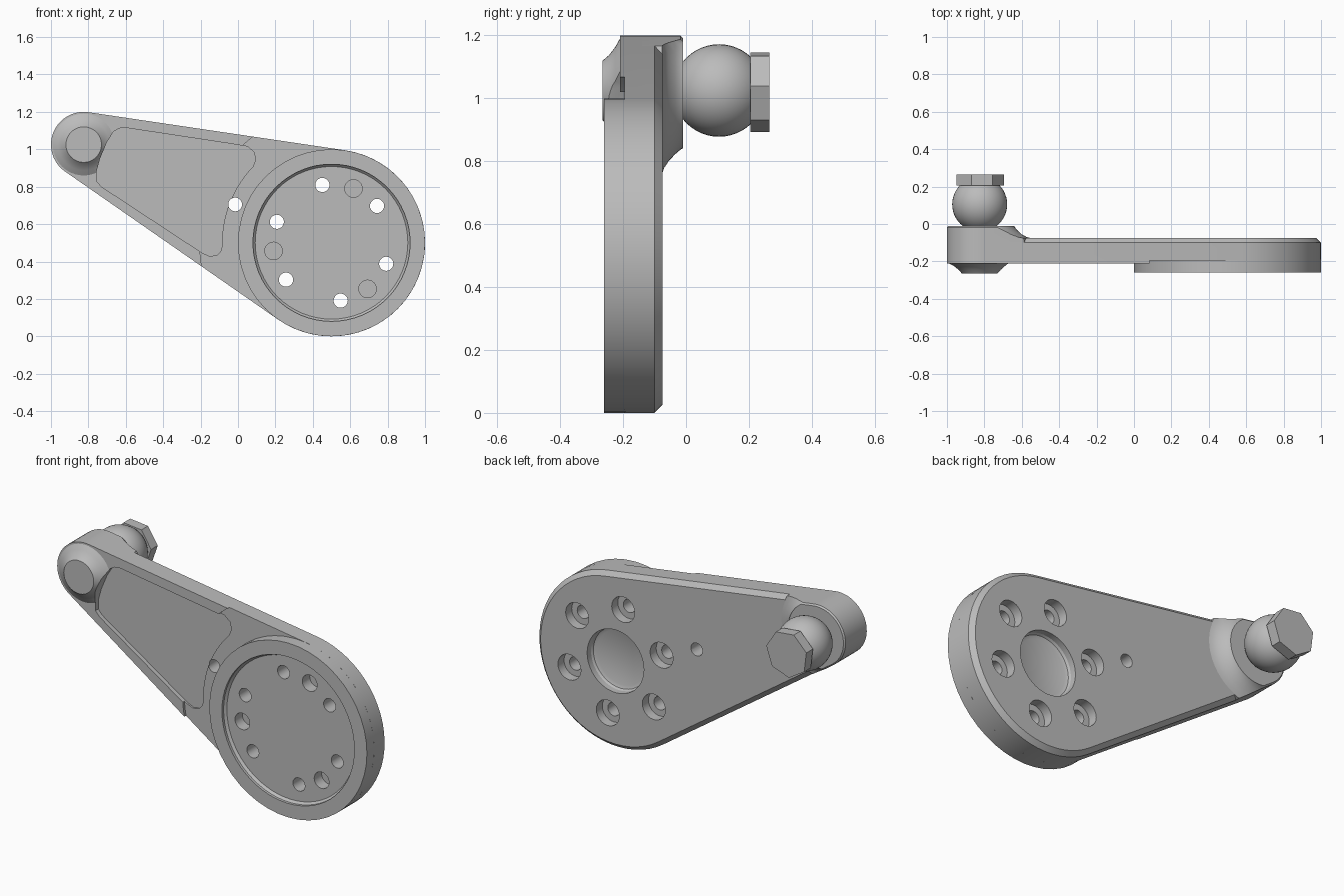
import bpy, bmesh, math

if "Cube" in bpy.data.objects:
    bpy.data.objects.remove(bpy.data.objects["Cube"])

DISC, TIP = (0.5, 0.5), (-0.825, 1.025)      # arm ends in x, z
R_DISC, R_TIP = 0.5, 0.175

metal = bpy.data.materials.new("grey_metal")
metal.diffuse_color = (0.5, 0.5, 0.5, 1)
metal.use_nodes = True
metal.node_tree.nodes["Principled BSDF"].inputs["Base Color"].default_value = metal.diffuse_color


def loft(name, rings):
    """Skin a stack of rings, each (y, [(x, z), ...]), and cap both ends."""
    bm = bmesh.new()
    loops = [[bm.verts.new((x, y, z)) for x, z in pts] for y, pts in rings]
    n = len(loops[0])
    for a, b in zip(loops, loops[1:]):
        for i in range(n):
            j = (i + 1) % n
            bm.faces.new((a[i], a[j], b[j], b[i]))
    bm.faces.new(loops[0][::-1])
    bm.faces.new(loops[-1])
    bmesh.ops.recalc_face_normals(bm, faces=bm.faces)
    me = bpy.data.meshes.new(name)
    bm.to_mesh(me)
    bm.free()
    me.materials.append(metal)
    ob = bpy.data.objects.new(name, me)
    bpy.context.collection.objects.link(ob)
    return ob


def arc(c, r, a0, a1, n):
    return [(c[0] + r * math.cos(a0 + (a1 - a0) * i / n),
             c[1] + r * math.sin(a0 + (a1 - a0) * i / n)) for i in range(n + 1)]


def circle(c, r, n, start=0.0):
    return arc(c, r, start, start + math.tau, n)[:-1]


def lathe(name, c, profile, n=48):
    return loft(name, [(y, circle(c, r, n)) for y, r in profile])


def teardrop(inset=0.0):
    """Tangent outline around the disc and the tip."""
    dx, dz = TIP[0] - DISC[0], TIP[1] - DISC[1]
    a = math.atan2(dz, dx)
    p = math.acos((R_DISC - R_TIP) / math.hypot(dx, dz))
    return (arc(DISC, R_DISC - inset, a + p, a + math.tau - p, 36)
            + arc(TIP, R_TIP - inset, a - p, a + p, 20))


def boolean(ob, cutter, op='DIFFERENCE'):
    m = ob.modifiers.new("bool", 'BOOLEAN')
    m.operation, m.solver, m.object = op, 'EXACT', cutter
    bpy.context.view_layer.objects.active = ob
    bpy.ops.object.modifier_apply(modifier=m.name)


def polar(r, deg):
    t = math.radians(deg)
    return DISC[0] + r * math.cos(t), DISC[1] + r * math.sin(t)


# arm plate with a chamfered back edge
arm = loft("arm_plate", [(-0.21, teardrop()), (-0.1, teardrop()),
                         (-0.075, teardrop(0.025))])
# raised round housing on the front of the wide end
disc = lathe("disc_housing", DISC, [(-0.26, R_DISC), (-0.19, R_DISC)], 48)
# front boss at the narrow end
front_boss = lathe("front_boss", TIP, [(-0.265, 0.095), (-0.245, 0.112), (-0.225, 0.138),
                                       (-0.21, 0.165), (-0.203, 0.174), (-0.19, 0.174)])
# back boss: flared lathe trimmed to the arm outline
back_boss = loft("back_boss", [(-0.14, teardrop()), (-0.018, teardrop()),
                               (-0.01, teardrop(0.008))])
flare = lathe("flare_helper", TIP, [(-0.2, 0.28), (-0.076, 0.275), (-0.07, 0.252),
                                    (-0.055, 0.225), (-0.035, 0.203), (-0.015, 0.186),
                                    (0.02, 0.176)])
boolean(back_boss, flare, 'INTERSECT')

# triangular pocket and the lowered step around the disc
pocket_pts = ([(-0.60, 1.115), (-0.04, 1.03), (0.05, 1.015), (0.085, 0.985), (0.095, 0.945)]
              + arc(DISC, 0.585, math.radians(136), math.radians(180), 14)
              + [(-0.088, 0.46), (-0.11, 0.435), (-0.15, 0.428), (-0.19, 0.445),
                 (-0.73, 0.80), (-0.757, 0.83), (-0.757, 0.88), (-0.738, 0.95),
                 (-0.70, 1.04), (-0.665, 1.095), (-0.635, 1.112)])
pocket = loft("pocket_cutter", [(-0.4, pocket_pts), (-0.185, pocket_pts)])
step = lathe("step_cutter", DISC, [(-0.4, 0.705), (-0.195, 0.705)], 96)
# round recess in the front of the housing
recess = lathe("recess_cutter", DISC, [(-0.4, 0.42), (-0.245, 0.42), (-0.232, 0.408)], 64)
# shallow dished pocket in the back
dish = lathe("dish_cutter", DISC, [(0.1, 0.18), (-0.11, 0.18), (-0.122, 0.173),
                                   (-0.13, 0.155)], 40)

boolean(arm, step)
boolean(arm, pocket)
boolean(front_boss, pocket)
boolean(arm, dish)
boolean(disc, recess)
helpers = [flare, pocket, step, recess, dish]

# bolt holes with counterbores behind
for k in range(6):
    c = polar(0.313, 39 + 60 * k)
    hole = lathe("hole_cutter", c, [(-0.4, 0.038), (0.1, 0.038)], 20)
    bore = lathe("bore_cutter", c, [(-0.13, 0.073), (0.1, 0.073)], 24)
    boolean(arm, hole)
    boolean(disc, hole)
    boolean(arm, bore)
    helpers += [hole, bore]
# blind pin holes in the front
for k in range(3):
    pin = lathe("pin_cutter", polar(0.313, 68 + 120 * k), [(-0.4, 0.047), (-0.165, 0.047)], 24)
    boolean(arm, pin)
    boolean(disc, pin)
    helpers.append(pin)
# small hole through the arm
small = lathe("small_hole_cutter", (-0.015, 0.705), [(-0.4, 0.037), (0.1, 0.037)], 20)
boolean(arm, small)
boolean(disc, small)
helpers.append(small)

for h in helpers:
    bpy.data.objects.remove(h, do_unlink=True)

# ball stud and its faceted head
ball_profile = [(0.105 - 0.147 * math.cos(math.pi * i / 24), 0.147 * math.sin(math.pi * i / 24))
                for i in range(1, 24)]
ball = lathe("ball", TIP, ball_profile, 40)
head_pts = circle((TIP[0], 1.023), 0.131, 7, math.radians(7))
head = loft("stud_head", [(0.205, head_pts), (0.265, head_pts)])

# smooth curved walls, keep crisp edges
for ob in (arm, disc, front_boss, back_boss, ball):
    bpy.ops.object.select_all(action='DESELECT')
    ob.select_set(True)
    bpy.context.view_layer.objects.active = ob
    bpy.ops.object.shade_smooth_by_angle(angle=math.radians(30))
